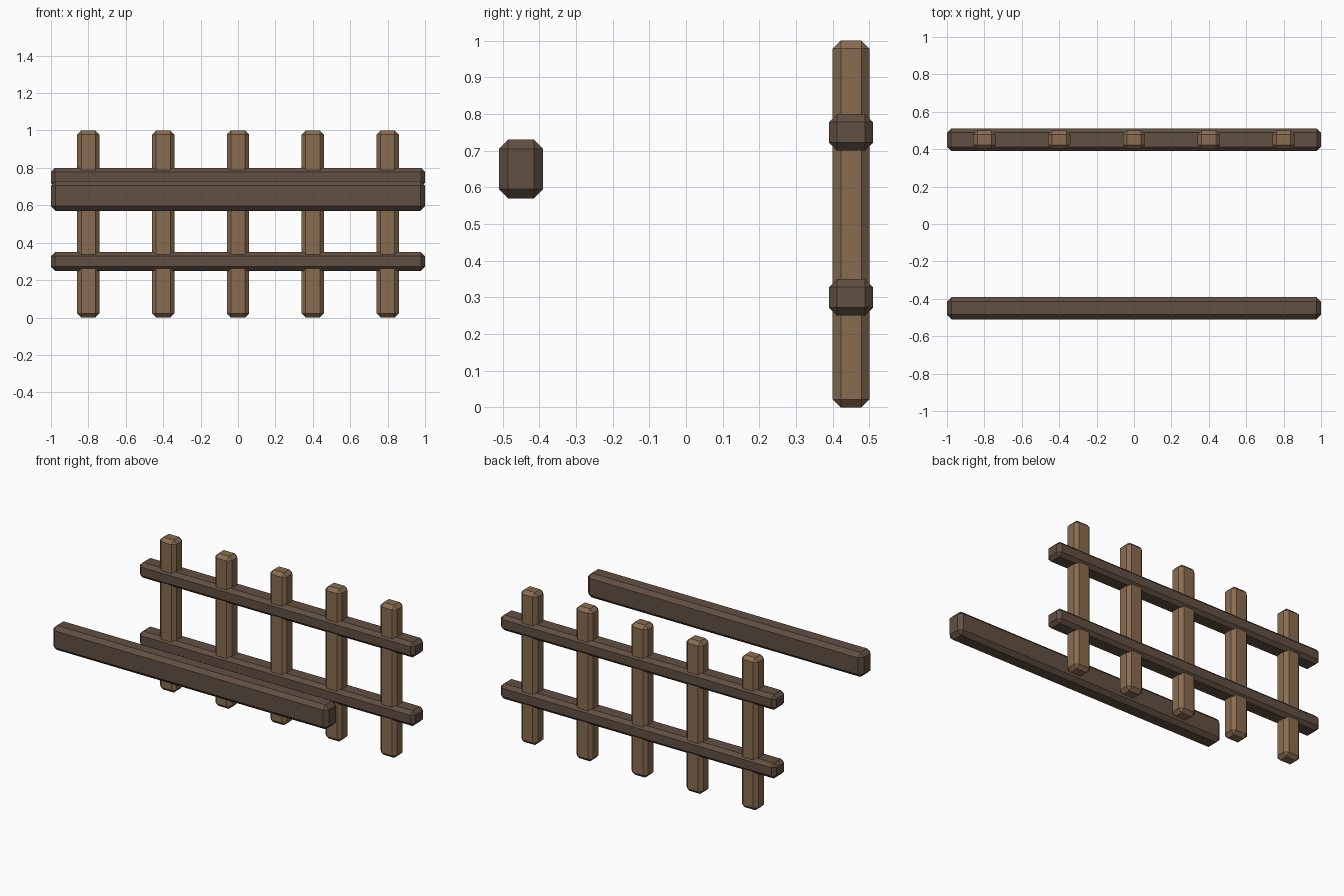
import bpy, bmesh

if "Cube" in bpy.data.objects:
    bpy.data.objects.remove(bpy.data.objects["Cube"])


def material(name, rgb):
    m = bpy.data.materials.new(name)
    m.diffuse_color = (*rgb, 1.0)
    m.use_nodes = True
    m.node_tree.nodes["Principled BSDF"].inputs["Base Color"].default_value = m.diffuse_color
    return m


light_wood = material("light_wood", (0.25, 0.15, 0.08))
dark_wood = material("dark_wood", (0.12, 0.08, 0.055))


def timber(name, centre, size, chamfer, mat):
    """Box with a flat chamfer along every edge."""
    bm = bmesh.new()
    bmesh.ops.create_cube(bm, size=1.0)
    bmesh.ops.scale(bm, vec=size, verts=bm.verts)
    bmesh.ops.bevel(bm, geom=bm.edges[:], offset=chamfer, offset_type='OFFSET',
                    segments=1, profile=0.5, affect='EDGES')
    bmesh.ops.recalc_face_normals(bm, faces=bm.faces)
    mesh = bpy.data.meshes.new(name)
    bm.to_mesh(mesh)
    bm.free()
    mesh.materials.append(mat)
    obj = bpy.data.objects.new(name, mesh)
    obj.location = centre
    bpy.context.collection.objects.link(obj)
    return obj


# Row of upright posts at the back
for i in range(5):
    timber(f"post_{i + 1}", (-0.8 + 0.4 * i, 0.45, 0.5), (0.12, 0.10, 1.0), 0.022, light_wood)

# Two rails the posts pass through
for name, z in (("lower_rail", 0.30), ("upper_rail", 0.75)):
    timber(name, (0, 0.45, z), (2.0, 0.12, 0.10), 0.022, dark_wood)

# Separate heavy beam at the front
timber("front_beam", (0, -0.45, 0.65), (2.0, 0.12, 0.16), 0.025, dark_wood)
